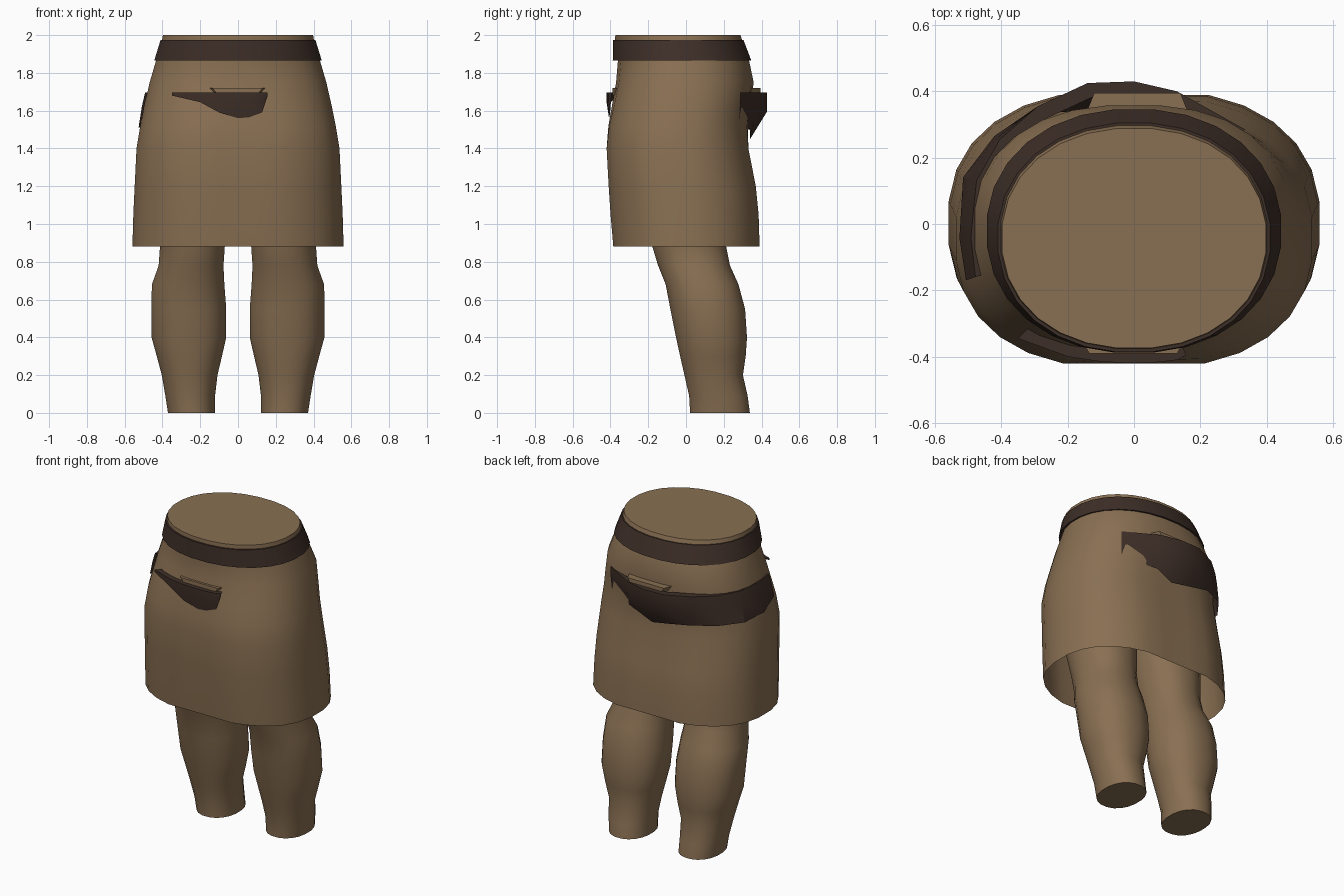
import bpy, bmesh, math

if "Cube" in bpy.data.objects:
    bpy.data.objects.remove(bpy.data.objects["Cube"])


def material(name, rgb):
    m = bpy.data.materials.new(name)
    m.diffuse_color = (*rgb, 1)
    m.use_nodes = True
    m.node_tree.nodes["Principled BSDF"].inputs["Base Color"].default_value = m.diffuse_color
    return m


TAN = material("tan cloth", (0.25, 0.16, 0.085))
DARK = material("dark leather", (0.048, 0.028, 0.021))


def loft(name, rows, mat, closed=True, cap_start=False, cap_end=False, angle=40):
    """Skin a list of equally long point rows."""
    bm = bmesh.new()
    vs = [[bm.verts.new(p) for p in r] for r in rows]
    n = len(rows[0])
    for a, b in zip(vs, vs[1:]):
        for i in range(n if closed else n - 1):
            j = (i + 1) % n
            bm.faces.new((a[i], a[j], b[j], b[i]))
    if cap_start:
        bm.faces.new(vs[0][::-1])
    if cap_end:
        bm.faces.new(vs[-1])
    me = bpy.data.meshes.new(name)
    bm.to_mesh(me)
    bm.free()
    ob = bpy.data.objects.new(name, me)
    bpy.context.collection.objects.link(ob)
    me.materials.append(mat)
    bpy.ops.object.select_all(action='DESELECT')
    ob.select_set(True)
    bpy.context.view_layer.objects.active = ob
    bpy.ops.object.shade_smooth_by_angle(angle=math.radians(angle))
    return ob


def section(z, x0, x1, y0, y1, power=2.0, notch=0.0, sides=28):
    """Rounded outline between the given limits, dented at front and back centre."""
    pts = []
    for i in range(sides):
        t = 2 * math.pi * (i + 0.5) / sides
        c, s = math.cos(t), math.sin(t)
        x = (x0 + x1) / 2 + (x1 - x0) / 2 * math.copysign(abs(c) ** (2 / power), c)
        y = (y0 + y1) / 2 + (y1 - y0) / 2 * math.copysign(abs(s) ** (2 / power), s)
        y -= math.copysign(notch * math.exp(-(x / 0.12) ** 2), s)
        pts.append((x, y, z))
    return pts


# skirt: height, half width, front, back, dent
skirt = [(0.88, 0.562, -0.405, 0.41, 0.035), (1.05, 0.557, -0.42, 0.405, 0.035),
         (1.2, 0.55, -0.43, 0.39, 0.035), (1.4, 0.54, -0.44, 0.35, 0.03),
         (1.52, 0.52, -0.425, 0.342, 0.02), (1.62, 0.5, -0.40, 0.348, 0.008),
         (1.75, 0.47, -0.372, 0.36, 0), (1.87, 0.435, -0.362, 0.335, 0),
         (1.97, 0.405, -0.378, 0.30, 0), (2.0, 0.4, -0.376, 0.29, 0)]
loft("skirt", [section(z, -a, a, f, b, 2.4 if z < 1.8 else 2.15, d)
               for z, a, f, b, d in skirt], TAN, cap_end=True)

# belt: closed band with a thick upper and lower lip
belt = [(1.865, 0.42, -0.35, 0.32), (1.865, 0.446, -0.39, 0.348),
        (1.975, 0.412, -0.388, 0.306), (1.975, 0.39, -0.36, 0.28)]
loft("belt", [section(z, -a, a, f, b, 2.15) for z, a, f, b in belt], DARK)

# legs: height, inner x, outer x, front, back
leg = [(0, 0.12, 0.372, 0.02, 0.34), (0.09, 0.12, 0.386, 0.015, 0.328),
       (0.2, 0.107, 0.405, -0.01, 0.303), (0.3, 0.083, 0.432, -0.033, 0.318),
       (0.4, 0.06, 0.46, -0.055, 0.325), (0.55, 0.06, 0.461, -0.085, 0.315),
       (0.68, 0.07, 0.458, -0.11, 0.28), (0.78, 0.075, 0.422, -0.15, 0.235),
       (0.88, 0.068, 0.415, -0.18, 0.215), (1.1, 0.04, 0.44, -0.23, 0.2),
       (1.3, 0.02, 0.46, -0.26, 0.2)]
for side, label in ((1, "right"), (-1, "left")):
    rows = []
    for z, i, o, f, b in leg:
        x0, x1 = sorted((side * i, side * o))
        rows.append(section(z, x0, x1, f, b, 2.2, sides=20))
    loft(label + "_leg", rows, TAN, cap_start=True, cap_end=True)


def pouch(name, pts, rim=0.9):
    """Hanging strip: rim lip, upright wall, lower edge drawn to the cloth.
    Each point gives x, y, lower height and scale of the lower edge."""
    top = 1.695
    rows = [[(x * rim, y * rim, top) for x, y, z, k in pts],
            [(x, y, top) for x, y, z, k in pts],
            [(x * max(1, (1 + k) / 2), y * max(1, (1 + k) / 2), top + (z - top) * 0.4)
             for x, y, z, k in pts],
            [(x * k, y * k, z) for x, y, z, k in pts]]
    return loft(name, rows, DARK, closed=False, angle=30)


# sash across the back and round the left side
pouch("back_sash", [(0.335, 0.285, 1.53, 0.98), (0.13, 0.40, 1.50, 0.86),
                    (0, 0.43, 1.45, 0.79), (-0.14, 0.425, 1.47, 0.8),
                    (-0.29, 0.355, 1.5, 0.95), (-0.405, 0.255, 1.51, 1.04),
                    (-0.475, 0.13, 1.51, 1.085), (-0.492, -0.04, 1.51, 1.07),
                    (-0.478, -0.16, 1.56, 1.06)])
# pointed pouch on the front
pouch("front_pouch", [(-0.35, -0.345, 1.68, 1.0), (-0.2, -0.40, 1.645, 1.0),
                      (-0.1, -0.415, 1.59, 0.99), (0, -0.42, 1.56, 0.97),
                      (0.06, -0.418, 1.565, 0.97), (0.13, -0.41, 1.59, 0.98),
                      (0.157, -0.395, 1.68, 1.0)])


# cloth flaps showing above the pouch rims
def flap(name, x0, x1, y_out, y_in):
    d = 0.015
    rows = [[(x0 + d, y_in, z), (x1 - d, y_in, z), (x1 - d - e, y_out, z), (x0 + d + e, y_out, z)]
            for z, d, e in ((1.68, 0.03, 0.03), (1.72, 0.0, 0.03))]
    loft(name, rows, TAN, cap_start=True, cap_end=True, angle=20)


flap("front_flap", -0.165, 0.16, -0.39, -0.34)
flap("back_flap", -0.15, 0.17, 0.395, 0.32)

# make all surfaces face outward
for ob in bpy.data.objects:
    bm = bmesh.new()
    bm.from_mesh(ob.data)
    bmesh.ops.recalc_face_normals(bm, faces=bm.faces)
    bm.to_mesh(ob.data)
    bm.free()
